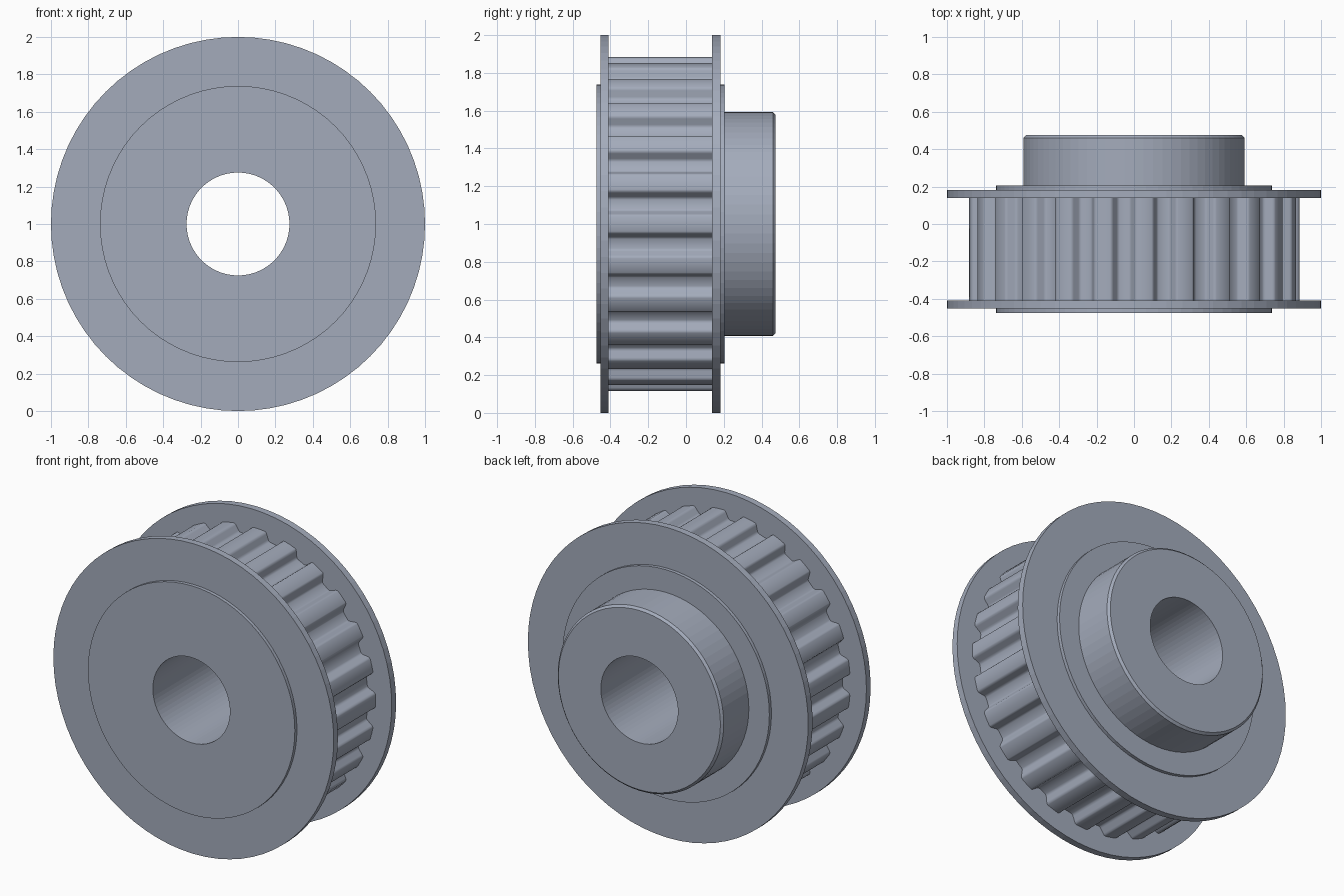
import bpy
import bmesh
import math

if "Cube" in bpy.data.objects:
    bpy.data.objects.remove(bpy.data.objects["Cube"])

steel = bpy.data.materials.new("blue grey steel")
steel.diffuse_color = (0.37, 0.41, 0.50, 1.0)
steel.use_nodes = True
steel.node_tree.nodes["Principled BSDF"].inputs["Base Color"].default_value = steel.diffuse_color

CENTRE_Z = 1.0
SEGMENTS = 72
TEETH = 25
BORE_R, FACE_R, HUB_R, FLANGE_R, ROOT_R, TIP_R = 0.275, 0.738, 0.592, 1.0, 0.83, 0.885
Y_FRONT, Y_BACK = -0.475, 0.475
BELT_FRONT, BELT_BACK = -0.41, 0.138


def skin_rings(name, rings, smooth_angle):
    """Join a series of equal closed rings of points with quads."""
    bm = bmesh.new()
    rows = [[bm.verts.new(p) for p in ring] for ring in rings]
    n = len(rings[0])
    for a, b in zip(rows, rows[1:]):
        for i in range(n):
            j = (i + 1) % n
            bm.faces.new((a[i], b[i], b[j], a[j]))
    mesh = bpy.data.meshes.new(name)
    bm.to_mesh(mesh)
    bm.free()
    mesh.materials.append(steel)
    obj = bpy.data.objects.new(name, mesh)
    bpy.context.collection.objects.link(obj)
    if smooth_angle:
        bpy.ops.object.select_all(action='DESELECT')
        bpy.context.view_layer.objects.active = obj
        obj.select_set(True)
        bpy.ops.object.shade_smooth_by_angle(angle=math.radians(smooth_angle))
    return obj


def polar(r, angle, y):
    return (r * math.cos(angle), y, CENTRE_Z + r * math.sin(angle))


def lathe(name, profile, smooth_angle=0):
    """Spin (radius, y) points around the pulley axis."""
    step = 2 * math.pi / SEGMENTS
    rings = [[polar(r, i * step, y) for i in range(SEGMENTS)] for r, y in profile]
    return skin_rings(name, rings, smooth_angle)


# Front flange with its slightly raised face plate
lathe("front_flange", [
    (BORE_R, Y_FRONT), (FACE_R, Y_FRONT), (FACE_R, -0.453),
    (FLANGE_R, -0.453), (FLANGE_R, BELT_FRONT), (ROOT_R - 0.01, BELT_FRONT)])

# Back flange, raised ring and chamfered hub
lathe("back_flange_and_hub", [
    (ROOT_R - 0.01, BELT_BACK), (FLANGE_R, BELT_BACK), (FLANGE_R, 0.183),
    (FACE_R, 0.183), (FACE_R, 0.205), (HUB_R, 0.205),
    (HUB_R, Y_BACK - 0.014), (HUB_R - 0.014, Y_BACK), (BORE_R, Y_BACK)])

# Shaft bore
lathe("bore", [(BORE_R, Y_BACK), (BORE_R, Y_FRONT)])

# Toothed belt ring: half a tooth as (degrees from tooth centre, radius), mirrored
half_tooth = [(0.0, TIP_R), (2.5, TIP_R), (3.1, 0.881), (3.5, 0.872),
              (4.5, 0.842), (4.9, 0.834), (5.5, ROOT_R)]
tooth = [(-a, r) for a, r in reversed(half_tooth[1:])] + half_tooth
outline = [(math.radians(t * 360 / TEETH + a), r) for t in range(TEETH) for a, r in tooth]
skin_rings("toothed_ring",
           [[polar(r, a, y) for a, r in outline] for y in (BELT_FRONT, BELT_BACK)], 35)
